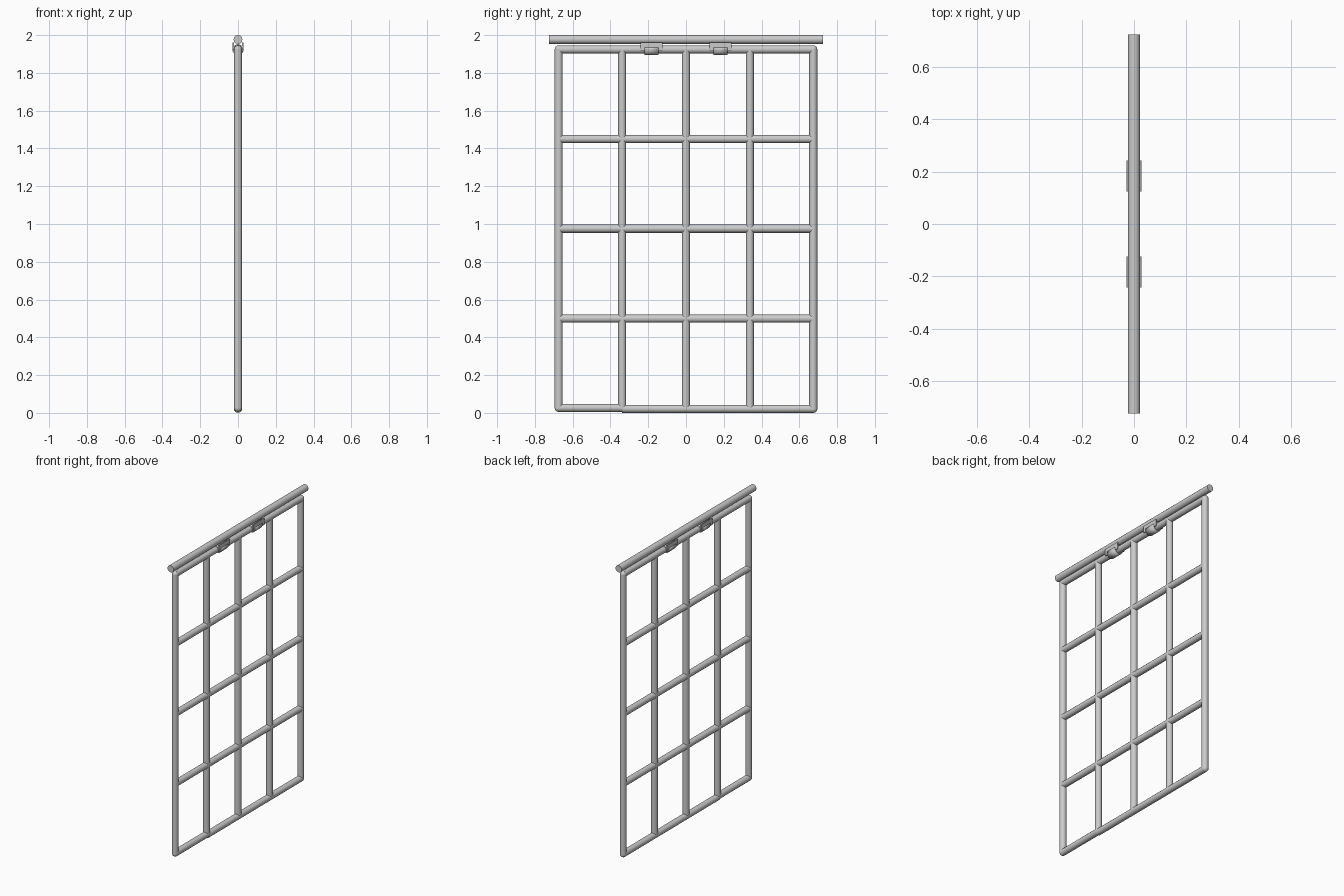
import bpy, math
from mathutils import Vector

if "Cube" in bpy.data.objects:
    bpy.data.objects.remove(bpy.data.objects["Cube"])

SIDES = 12
TUBE_R = 0.0215
Y_OUT, Z_LOW, Z_TOP = 0.674, 0.0215, 1.924


def finish(obj, name):
    obj.name = name
    bpy.ops.object.shade_smooth_by_angle(angle=math.radians(40))
    return obj


def tube(name, a, b, r=TUBE_R):
    a, b = Vector(a), Vector(b)
    d = b - a
    bpy.ops.mesh.primitive_cylinder_add(vertices=SIDES, radius=r, depth=d.length,
                                        location=(a + b) / 2,
                                        rotation=d.to_track_quat('Z', 'Y').to_euler())
    return finish(bpy.context.object, name)


def strap(name, yc, width, r, a0, a1, rise, steps=10):
    """Bent sheet following the rail: an arc in XZ with optional upright ends."""
    path = []
    for i in range(steps + 1):
        t = math.radians(a0 + (a1 - a0) * i / steps)
        path.append((r * math.cos(t), Z_TOP + r * math.sin(t)))
    if rise:
        path = [(path[0][0], rise)] + path + [(path[-1][0], rise)]
    verts = [(x, yc + s * width / 2, z) for x, z in path for s in (-1, 1)]
    faces = [(2 * i, 2 * i + 1, 2 * i + 3, 2 * i + 2) for i in range(len(path) - 1)]
    mesh = bpy.data.meshes.new(name)
    mesh.from_pydata(verts, [], faces)
    obj = bpy.data.objects.new(name, mesh)
    bpy.context.collection.objects.link(obj)
    mod = obj.modifiers.new("thickness", 'SOLIDIFY')
    mod.thickness = 0.006
    mod.offset = 0
    bpy.ops.object.select_all(action='DESELECT')
    obj.select_set(True)
    bpy.context.view_layer.objects.active = obj
    return finish(obj, name)


# Outer frame with ball-shaped corner joints
tube("top_rail", (0, -Y_OUT, Z_TOP), (0, Y_OUT, Z_TOP))
tube("bottom_rail", (0, -0.338, Z_LOW), (0, Y_OUT, Z_LOW))
tube("bottom_rail_end", (0, -Y_OUT, Z_LOW + 0.005), (0, -0.338, Z_LOW + 0.005))
for side, y in (("left", -Y_OUT), ("right", Y_OUT)):
    low = Z_LOW + (0.005 if y < 0 else 0)
    tube(side + "_post", (0, y, low), (0, y, Z_TOP))
    for level, z in (("bottom", low), ("top", Z_TOP)):
        bpy.ops.mesh.primitive_uv_sphere_add(segments=SIDES, ring_count=8,
                                             radius=TUBE_R, location=(0, y, z))
        finish(bpy.context.object, f"{level}_{side}_corner")

# Inner grid bars
for i, y in enumerate((-0.338, 0, 0.338)):
    tube(f"upright_bar_{i + 1}", (0, y, Z_LOW), (0, y, Z_TOP))
for i, z in enumerate((0.499, 0.975, 1.45)):
    tube(f"cross_bar_{i + 1}", (0, -Y_OUT, z), (0, Y_OUT, z))

# Hanging bar above the frame
tube("hanging_bar", (0, -0.724, 1.977), (0, 0.724, 1.977), 0.0235)

# Two hinge clips joining the frame to the hanging bar
for side, y in (("left", -0.183), ("right", 0.183)):
    strap(side + "_clip_plates", y, 0.118, 0.025, 0, 180, None)
    for s in (-1, 1):
        bpy.ops.mesh.primitive_cube_add(size=1, location=(s * 0.025, y, 1.938))
        cheek = bpy.context.object
        cheek.scale = (0.006, 0.118, 0.046)
        finish(cheek, f"{side}_clip_cheek")
    strap(side + "_clip_band", y, 0.076, 0.0265, 180, 360, 1.935)
